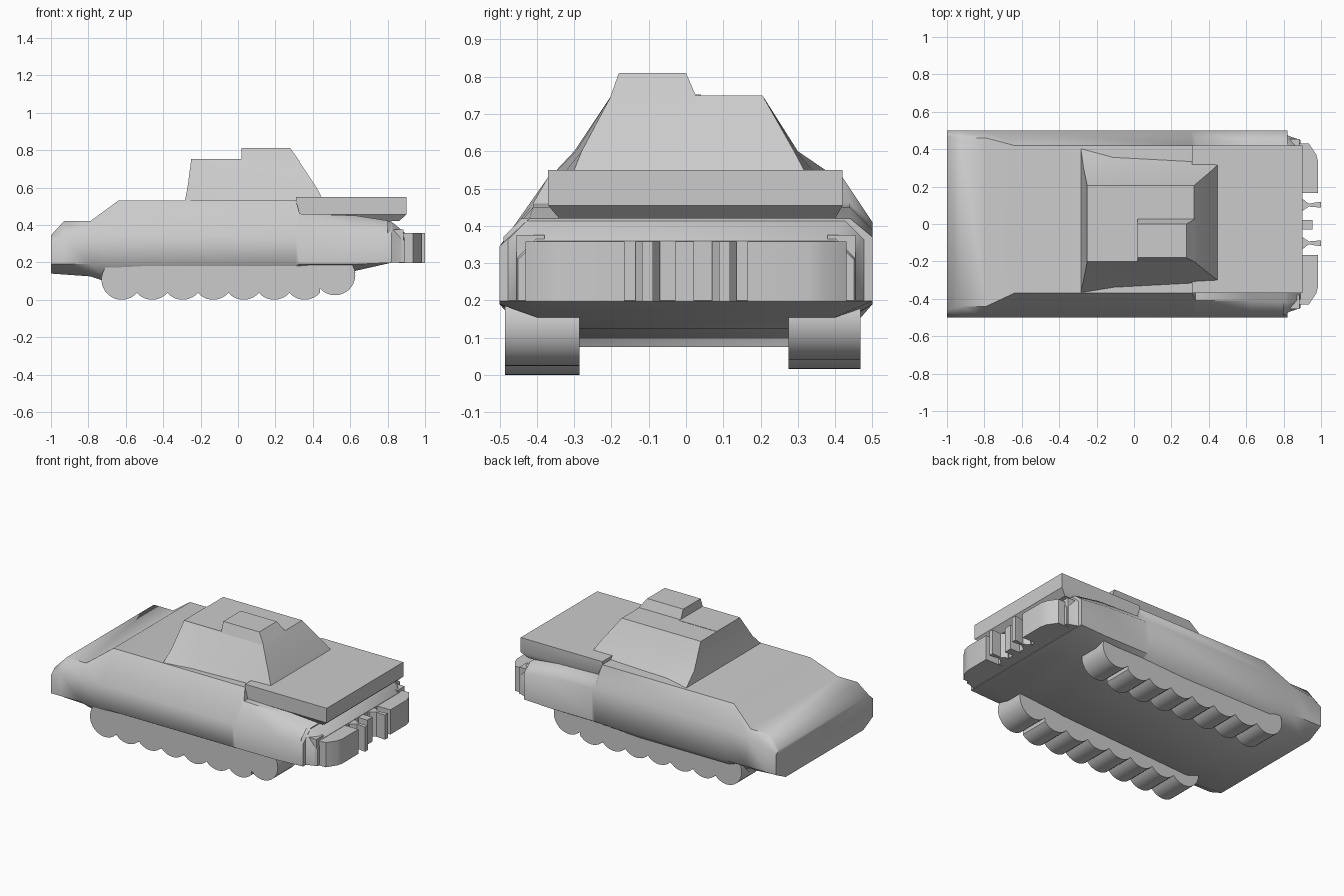
import bpy, bmesh, math

cube = bpy.data.objects.get("Cube")
if cube:
    bpy.data.objects.remove(cube, do_unlink=True)

grey = bpy.data.materials.new("plain grey")
grey.use_nodes = True
colour = (0.6, 0.6, 0.6, 1)
grey.diffuse_color = colour
grey.node_tree.nodes["Principled BSDF"].inputs["Base Color"].default_value = colour


def loft(name, rings, angle=50):
    """Skin equal-length rings of points and close both ends."""
    bm = bmesh.new()
    rows = [[bm.verts.new(p) for p in ring] for ring in rings]
    n = len(rows[0])
    for a, b in zip(rows, rows[1:]):
        for i in range(n):
            j = (i + 1) % n
            bm.faces.new((a[i], a[j], b[j], b[i]))
    bm.faces.new(rows[0])
    bm.faces.new(rows[-1])
    bmesh.ops.remove_doubles(bm, verts=bm.verts, dist=0.0005)
    bmesh.ops.recalc_face_normals(bm, faces=bm.faces)
    mesh = bpy.data.meshes.new(name)
    bm.to_mesh(mesh)
    bm.free()
    mesh.materials.append(grey)
    obj = bpy.data.objects.new(name, mesh)
    bpy.context.collection.objects.link(obj)
    bpy.ops.object.select_all(action='DESELECT')
    obj.select_set(True)
    bpy.context.view_layer.objects.active = obj
    bpy.ops.object.shade_smooth_by_angle(angle=math.radians(angle))
    return obj


def plan(points, z):
    return [(x, y, z) for x, y in points]


def rect(x0, x1, y0, y1):
    return [(x0, y0), (x1, y0), (x1, y1), (x0, y1)]


# Hull: cross-sections from nose to tail
def hull_section(x, belly, roof, shoulder_r, shoulder_l, top_r, top_l):
    return [(x, -0.4, belly), (x, 0.4, belly), (x, 0.5, max(belly, 0.19)),
            (x, 0.5, shoulder_l), (x, top_l, roof), (x, -top_r, roof),
            (x, -0.5, shoulder_r), (x, -0.5, max(belly, 0.19))]


loft("hull", [
    hull_section(-1.0, 0.14, 0.345, 0.31, 0.32, 0.46, 0.47),
    hull_section(-0.93, 0.135, 0.42, 0.34, 0.36, 0.44, 0.46),
    hull_section(-0.79, 0.125, 0.42, 0.345, 0.38, 0.44, 0.46),
    hull_section(-0.64, 0.075, 0.53, 0.345, 0.40, 0.37, 0.42),
    hull_section(0.31, 0.125, 0.53, 0.345, 0.41, 0.37, 0.42),
    hull_section(0.33, 0.13, 0.46, 0.345, 0.40, 0.41, 0.44),
    hull_section(0.63, 0.155, 0.45, 0.345, 0.39, 0.41, 0.44),
    hull_section(0.82, 0.198, 0.42, 0.345, 0.37, 0.42, 0.44)])

# Tapered tail behind the hull
loft("tail", [
    [(x, -w, 0.2), (x, w, 0.2), (x, w, top - 0.05), (x, w - 0.05, top),
     (x, 0.05 - w, top), (x, -w, top - 0.05)]
    for x, w, top in ((0.8, 0.49, 0.42), (0.83, 0.47, 0.41), (0.89, 0.45, 0.36))])

# Raised rear deck with a bevelled underside
loft("rear_deck", [plan(rect(0.31, 0.86, -0.34, 0.40), 0.42),
                   plan(rect(0.31, 0.9, -0.37, 0.42), 0.455),
                   plan(rect(0.31, 0.9, -0.37, 0.42), 0.55)], 30)

# Cabin with flared base and sloping sides
loft("cabin", [
    plan([(-0.285, -0.37), (-0.1, -0.34), (0.46, -0.31), (0.46, 0.33), (-0.1, 0.36), (-0.285, 0.41)], 0.525),
    plan([(-0.27, -0.3), (-0.1, -0.295), (0.42, -0.28), (0.42, 0.29), (-0.1, 0.295), (-0.27, 0.3)], 0.6),
    plan([(-0.25, -0.2), (-0.1, -0.2), (0.32, -0.2), (0.32, 0.205), (-0.1, 0.205), (-0.25, 0.205)], 0.75)])

# Roof hatch: low plate in front, raised housing behind
loft("hatch_plate", [plan(rect(-0.25, 0.02, -0.2, 0.04), z) for z in (0.745, 0.752)], 30)
loft("hatch_housing", [plan(rect(0.02, 0.33, -0.205, 0.03), 0.74),
                       plan(rect(0.02, 0.28, -0.18, 0.0), 0.81)], 30)


# Running gear: scalloped outline extruded across each side
def track(name, y0, y1, lift):
    wheels, spacing, radius, first = 8, 0.163, 0.108, -0.622
    last = first + spacing * (wheels - 1)
    outline = [(last + radius * 0.7, 0.2), (first - radius * 0.7, 0.2)]
    half = math.asin(spacing / 2 / radius)
    for i in range(wheels):
        start = -math.radians(135) if i == 0 else -half
        end = math.radians(135) if i == wheels - 1 else half
        rise = 0.024 if i == wheels - 1 else 0
        steps = 16 if i in (0, wheels - 1) else 10
        for k in range(steps + 1):
            a = start + (end - start) * k / steps
            outline.append((first + spacing * i + radius * math.sin(a),
                            lift + radius + rise - radius * math.cos(a)))
    loft(name, [[(x, y, z) for x, z in outline] for y in (y0, y1)], 40)


track("right_track", -0.485, -0.285, 0.0)
track("left_track", 0.275, 0.468, 0.016)

# Rear bumper halves, side tabs and upright fins
for side, sign in (("right", -1), ("left", 1)):
    bumper = [(0.86, 0.165), (0.985, 0.165), (0.985, 0.33), (0.975, 0.37),
              (0.935, 0.43), (0.86, 0.43)]
    fin = [(0.88, 0.13), (0.9, 0.135), (0.935, 0.108), (0.97, 0.115), (1.0, 0.118),
           (1.0, 0.088), (0.97, 0.09), (0.935, 0.093), (0.9, 0.07), (0.88, 0.075)]
    tab = rect(0.8, 0.885, 0.38, 0.455)
    for part, shape, low, high in (("bumper", bumper, 0.197, 0.358),
                                   ("fin", fin, 0.197, 0.358),
                                   ("tab", tab, 0.2, 0.375)):
        loft(side + "_" + part, [plan([(x, sign * y) for x, y in shape], z)
                                 for z in (low, high)], 35)
loft("centre_fin", [plan(rect(0.88, 0.955, -0.03, 0.022), z) for z in (0.197, 0.358)], 30)
